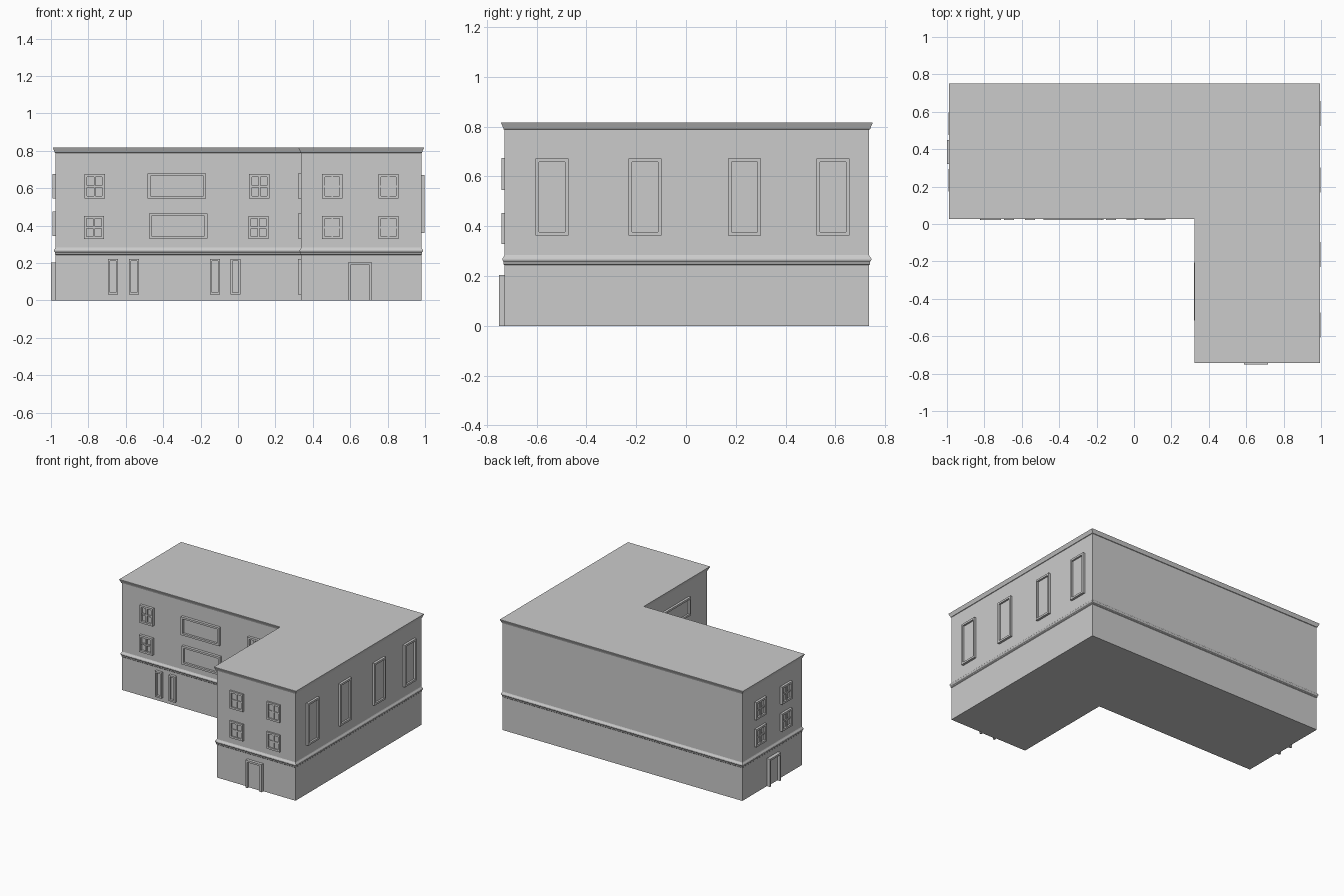
import bpy, bmesh, math

if "Cube" in bpy.data.objects:
    bpy.data.objects.remove(bpy.data.objects["Cube"])

# L-shaped wall outline, counter-clockwise: left, right, wing side, front, back, inner wall
XL, XR, XW = -0.975, 0.98, 0.338
YF, YB, YI = -0.729, 0.736, 0.042
OUTLINE = [(XL, YI), (XW, YI), (XW, YF), (XR, YF), (XR, YB), (XL, YB)]


def finish(name, bm):
    bmesh.ops.recalc_face_normals(bm, faces=bm.faces)
    me = bpy.data.meshes.new(name)
    bm.to_mesh(me)
    bm.free()
    ob = bpy.data.objects.new(name, me)
    bpy.context.collection.objects.link(ob)
    return ob


def offset_outline(d):
    out, n = [], len(OUTLINE)
    for i, (x, y) in enumerate(OUTLINE):
        (px, py), (nx, ny) = OUTLINE[i - 1], OUTLINE[(i + 1) % n]
        sx = sy = 0
        for ax, ay in ((x - px, y - py), (nx - x, ny - y)):
            length = math.hypot(ax, ay)
            sx += ay / length
            sy -= ax / length
        out.append((x + sx * d, y + sy * d))
    return out


def loft(bm, rings, first=False, last=False):
    rings = [[bm.verts.new(p) for p in r] for r in rings]
    for a, b in zip(rings, rings[1:]):
        for i in range(len(a)):
            j = (i + 1) % len(a)
            bm.faces.new((a[i], a[j], b[j], b[i]))
    if first:
        bm.faces.new(rings[0][::-1])
    if last:
        bm.faces.new(rings[-1])


def wall_loft(name, profile, first=False, last=False):
    bm = bmesh.new()
    loft(bm, [[(x, y, z) for x, y in offset_outline(d)] for d, z in profile], first, last)
    return finish(name, bm)


def box(bm, u0, u1, z0, z1, d):
    loft(bm, [[(u0, y, z0), (u1, y, z0), (u1, y, z1), (u0, y, z1)] for y in (0.002, -d)], True, True)


# each wall: position of its plane and turn, local -y points outward
WALLS = {
    "main": ((0, YI, 0), 0),
    "wing": ((0, YF, 0), 0),
    "right": ((XR, 0, 0), math.pi / 2),
    "left": ((XL, 0, 0), -math.pi / 2),
    "inner": ((XW, 0, 0), -math.pi / 2),
}


def place(ob, wall):
    ob.location = WALLS[wall][0]
    ob.rotation_euler[2] = WALLS[wall][1]


def window(wall, u, z, w, h, panes=False, f=0.014, d=0.017):
    bm = bmesh.new()

    def rect(m, y):
        a, b = w / 2 - m, h / 2 - m
        return [(u - a, y, z - b), (u + a, y, z - b), (u + a, y, z + b), (u - a, y, z + b)]
    loft(bm, [rect(0, 0), rect(0, -d), rect(f, -d), rect(f, -0.004)], False, True)
    if panes:
        box(bm, u - 0.005, u + 0.005, z - h / 2 + f, z + h / 2 - f, d - 0.004)
        box(bm, u - w / 2 + f, u + w / 2 - f, z - 0.005, z + 0.005, d - 0.004)
    place(finish(wall + "_window", bm), wall)


def door(wall, u, w=0.13, h=0.204, f=0.014, d=0.022):
    bm = bmesh.new()
    box(bm, u - w / 2, u - w / 2 + f, 0, h, d)
    box(bm, u + w / 2 - f, u + w / 2, 0, h, d)
    box(bm, u - w / 2 + f, u + w / 2 - f, h - f, h, d)
    box(bm, u - w / 2 + f, u + w / 2 - f, 0, h - f, 0.005)
    place(finish(wall + "_door", bm), wall)


# walls, rounded string course, flared cornice with flat roof
wall_loft("walls", [(0, 0), (0, 0.79)], first=True)
band = [(0, 0.244), (0.004, 0.248), (0.004, 0.256)]
band += [(0.003 + 0.006 * math.sin(math.pi * k / 6), 0.256 + 0.022 * k / 6) for k in range(7)]
wall_loft("string_course", band + [(0, 0.284)])
wall_loft("cornice_and_roof", [(0, 0.788), (0.004, 0.79), (0.007, 0.799), (0.014, 0.814), (0.014, 0.817)], last=True)

# small four-pane windows
for u in (0.504, 0.805):
    window("wing", u, 0.61, 0.108, 0.13, True, d=0.013)
    window("wing", u, 0.391, 0.108, 0.124, True, d=0.013)
for u in (-0.766, 0.114):
    window("main", u, 0.61, 0.108, 0.13, True, d=0.02)
    window("main", u - 0.004, 0.391, 0.108, 0.124, True, d=0.02)
for u in (-0.535, -0.235):
    window("left", u, 0.61, 0.12, 0.13, True)
    window("left", u, 0.411, 0.12, 0.13, True)

# wide windows
window("main", -0.327, 0.612, 0.312, 0.135, d=0.02)
window("main", -0.32, 0.398, 0.312, 0.135, d=0.02)
for z in (0.612, 0.398):
    window("inner", 0.362, z, 0.31, 0.135)

# narrow ground floor windows
for u in (-0.668, -0.556, -0.123, -0.014):
    window("main", u, 0.127, 0.053, 0.19, f=0.011, d=0.02)
for u in (0.306, 0.418):
    window("inner", u, 0.127, 0.053, 0.19, f=0.011)

# tall windows
for u in (-0.539, -0.164, 0.235, 0.59):
    window("right", u, 0.517, 0.133, 0.31)

# doors
door("wing", 0.652)
door("left", -0.385, d=0.025)
